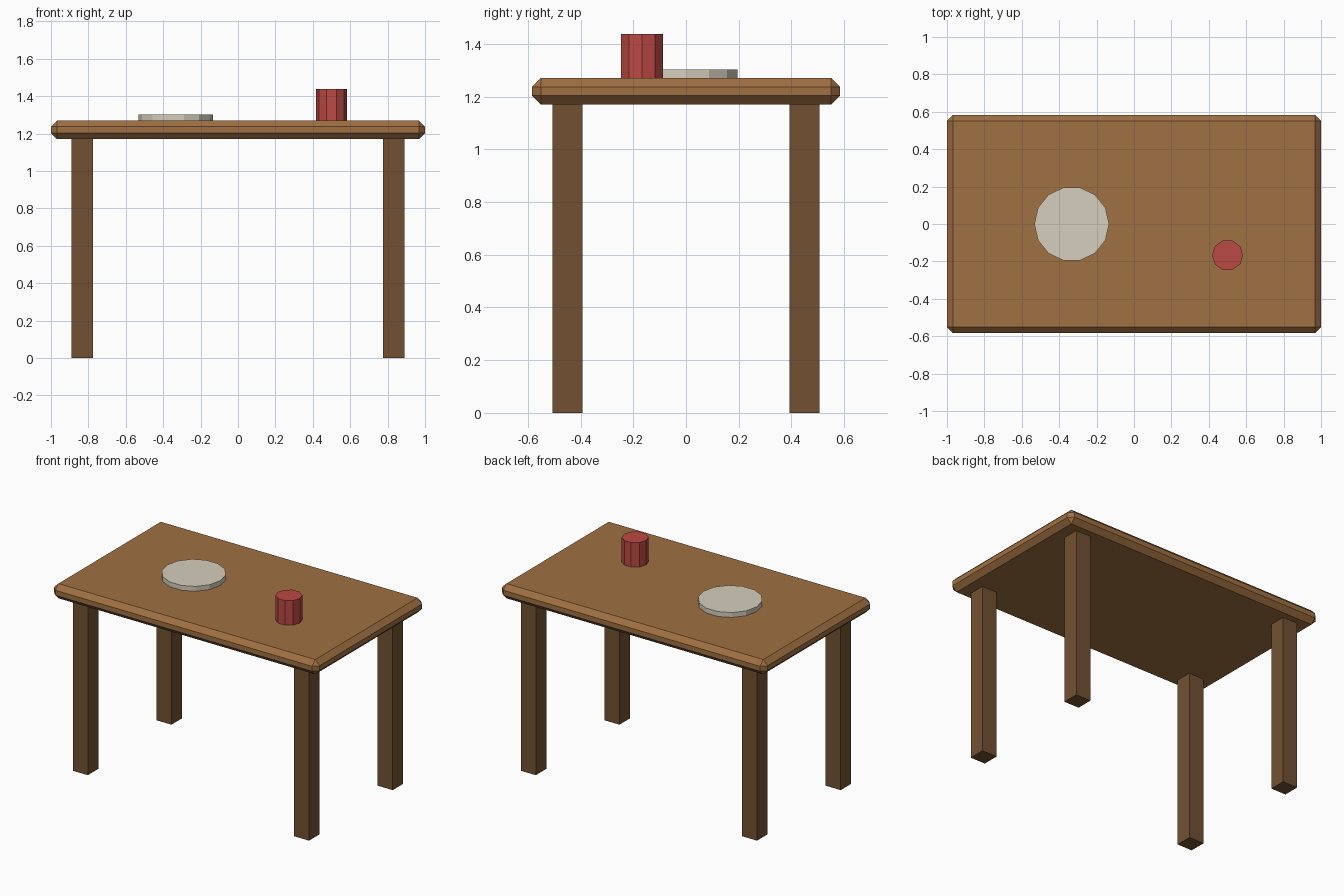
import bpy

default = bpy.data.objects.get("Cube")
if default:
    bpy.data.objects.remove(default, do_unlink=True)


def material(name, rgb):
    mat = bpy.data.materials.new(name)
    mat.use_nodes = True
    color = (*rgb, 1)
    mat.diffuse_color = color
    mat.node_tree.nodes["Principled BSDF"].inputs["Base Color"].default_value = color
    return mat


def finish(name, mat):
    obj = bpy.context.object
    obj.name = name
    obj.data.materials.append(mat)
    return obj


def box(name, size, center, mat):
    bpy.ops.mesh.primitive_cube_add(size=1, location=center)
    obj = finish(name, mat)
    obj.scale = size
    bpy.ops.object.transform_apply(location=False, rotation=False, scale=True)
    return obj


def disc(name, sides, radius, height, x, y, mat):
    # Turned a quarter so a corner points along x, resting on the tabletop
    bpy.ops.mesh.primitive_cylinder_add(
        vertices=sides, radius=radius, depth=height,
        location=(x, y, TOP + height / 2), rotation=(0, 0, QUARTER))
    return finish(name, mat)


QUARTER = 1.5707963
TOP = 1.27
THICK = 0.1
UNDER = TOP - THICK

wood = material("wood", (0.35, 0.16, 0.056))
dark_wood = material("dark wood", (0.17, 0.083, 0.032))
cream = material("cream", (0.67, 0.62, 0.51))
red = material("red", (0.50, 0.067, 0.058))

# Tabletop with chamfered edges
top = box("tabletop", (2, 1.167, THICK), (0, 0, TOP - THICK / 2), wood)
bevel = top.modifiers.new("chamfer", 'BEVEL')
bevel.width = 0.033
bevel.segments = 1

# Four square legs
for side, sx in (("left", 1), ("right", -1)):
    for end, sy in (("front", -1), ("back", 1)):
        box(f"{end}_{side}_leg", (0.113, 0.113, UNDER),
            (sx * 0.833, sy * 0.45, UNDER / 2), dark_wood)

# Plate and cup
disc("plate", 14, 0.2, 0.033, -0.333, 0, cream)
disc("cup", 10, 0.083, 0.167, 0.5, -0.167, red)
